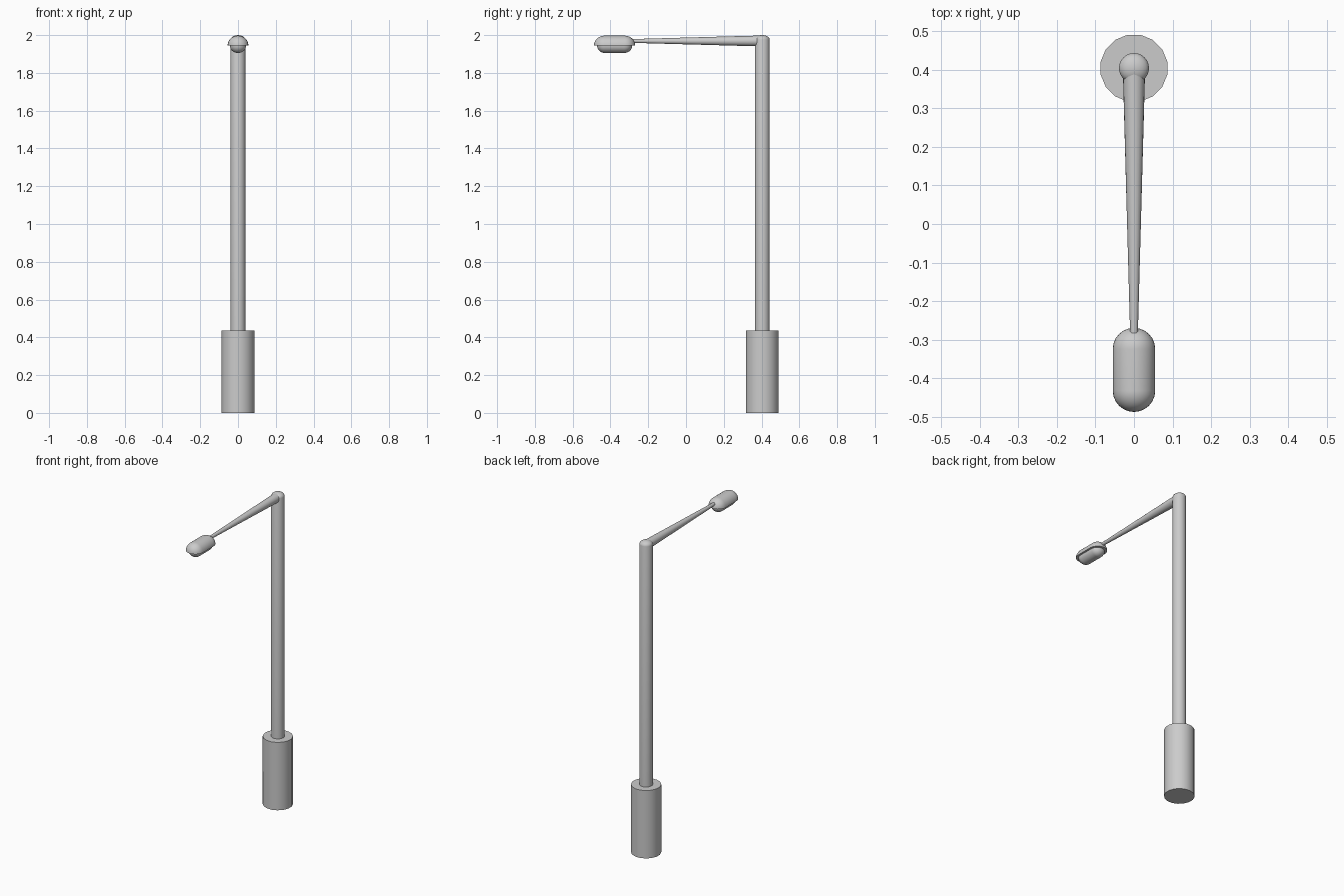
import bpy, bmesh, math
from mathutils import Matrix

if "Cube" in bpy.data.objects:
    bpy.data.objects.remove(bpy.data.objects["Cube"])

POLE_Y = 0.404
LAMP_Y = -0.378


def finish(name, bm):
    bmesh.ops.recalc_face_normals(bm, faces=bm.faces)
    me = bpy.data.meshes.new(name)
    bm.to_mesh(me)
    bm.free()
    ob = bpy.data.objects.new(name, me)
    bpy.context.collection.objects.link(ob)
    bpy.ops.object.select_all(action='DESELECT')
    ob.select_set(True)
    bpy.context.view_layer.objects.active = ob
    bpy.ops.object.shade_smooth_by_angle(angle=math.radians(40))
    return ob


def lathe(name, profile, sides, matrix, spin=0.0):
    """Revolve (radius, height) points about local z; ends are capped."""
    bm = bmesh.new()
    rings = []
    for r, h in profile:
        rings.append([bm.verts.new((r * math.cos(a), r * math.sin(a), h))
                      for a in (2 * math.pi * i / sides + spin for i in range(sides))])
    for lo, hi in zip(rings, rings[1:]):
        for i in range(sides):
            j = (i + 1) % sides
            bm.faces.new((lo[i], lo[j], hi[j], hi[i]))
    bm.faces.new(rings[0])
    bm.faces.new(rings[-1])
    bm.transform(matrix)
    return finish(name, bm)


def half_capsule(name, radius, height, half_len, z, n=12, levels=8):
    """Half of a capsule lying along y; negative height hangs down."""
    bm = bmesh.new()
    rings = []
    for k in range(levels + 1):
        p = math.pi / 2 * k / levels
        r, h = radius * math.cos(p), height * math.sin(p)
        ring = []
        for s in (1, -1):
            for i in range(n + 1):
                a = math.pi * i / n
                ring.append(bm.verts.new((s * r * math.cos(a),
                                          LAMP_Y + s * (half_len + r * math.sin(a)), z + h)))
        rings.append(ring)
    m = len(rings[0])
    for lo, hi in zip(rings, rings[1:]):
        for i in range(m):
            j = (i + 1) % m
            bm.faces.new((lo[i], lo[j], hi[j], hi[i]))
    bm.faces.new(rings[0])
    bmesh.ops.remove_doubles(bm, verts=bm.verts, dist=1e-5)
    return finish(name, bm)


# Wide base and slim post with a domed top
at_pole = Matrix.Translation((0, POLE_Y, 0))
lathe("base", [(0.088, 0), (0.088, 0.435)], 16, at_pole, math.pi / 16)
dome = [(0.039 * math.cos(t), 1.976 + 0.024 * math.sin(t))
        for t in (math.radians(d) for d in (0, 18, 36, 54, 70, 84))]
lathe("post", [(0.039, 0.43)] + dome, 24, at_pole)

# Tapered arm reaching forward
lathe("arm", [(0.029, 0), (0.010, 0.69)], 20,
      Matrix.Translation((0, POLE_Y, 1.969)) @ Matrix.Rotation(math.pi / 2, 4, 'X'))

# Lamp head: upper shell and smaller lens below
half_capsule("lamp_shell", 0.055, 0.052, 0.054, 1.945)
half_capsule("lamp_lens", 0.043, -0.040, 0.050, 1.945)
